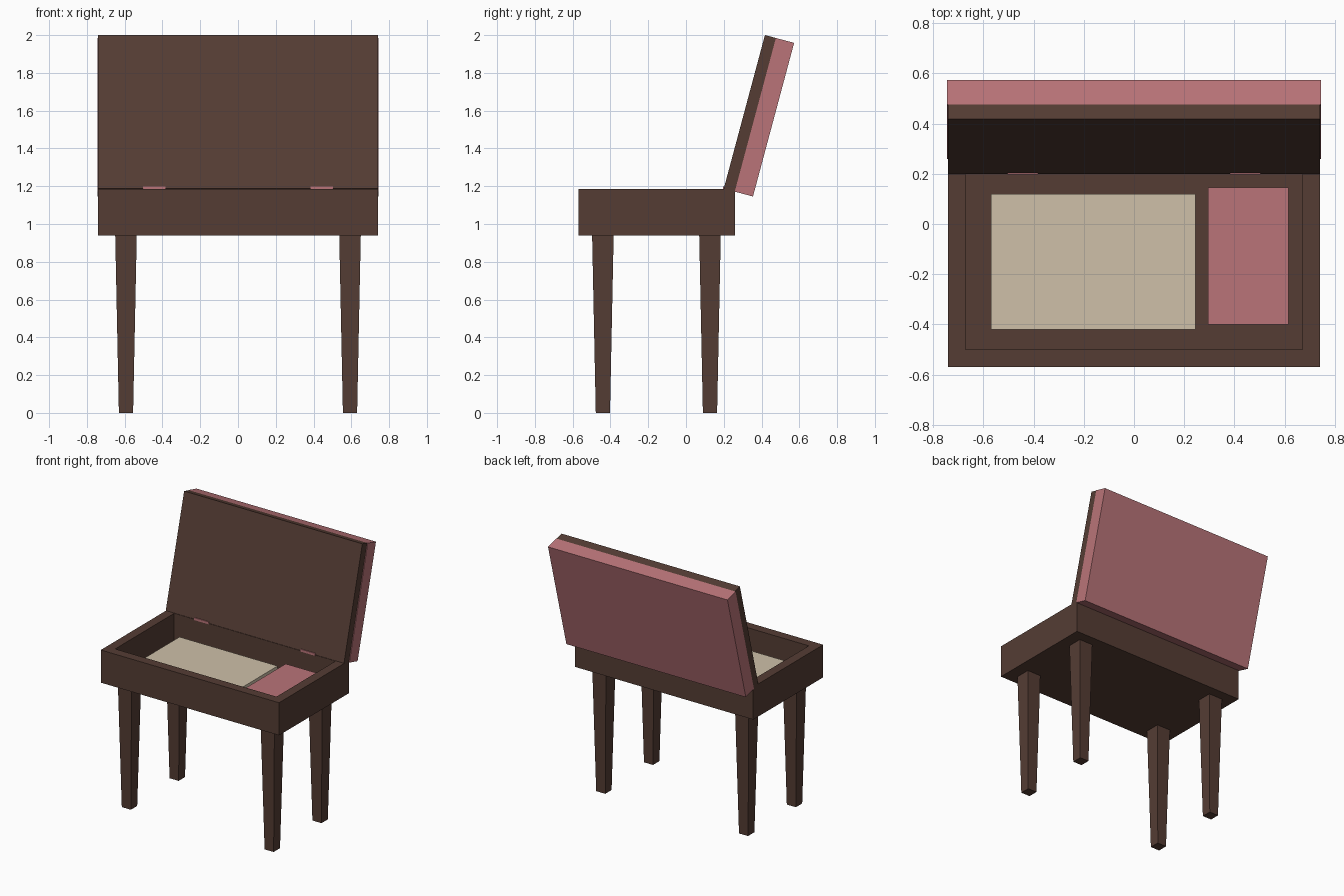
import bpy, bmesh, math
from mathutils import Matrix

if "Cube" in bpy.data.objects:
    bpy.data.objects.remove(bpy.data.objects["Cube"])


def material(name, col):
    m = bpy.data.materials.new(name)
    m.diffuse_color = (*col, 1)
    m.use_nodes = True
    m.node_tree.nodes["Principled BSDF"].inputs["Base Color"].default_value = m.diffuse_color
    return m


WOOD = material("dark_wood", (0.090, 0.046, 0.034))
PINK = material("dusty_pink", (0.49, 0.175, 0.19))
PAPER = material("cream_paper", (0.62, 0.53, 0.395))


def finish(name, bm, mat):
    bmesh.ops.recalc_face_normals(bm, faces=bm.faces)
    me = bpy.data.meshes.new(name)
    bm.to_mesh(me)
    bm.free()
    me.materials.append(mat)
    ob = bpy.data.objects.new(name, me)
    bpy.context.collection.objects.link(ob)
    return ob


def box_bm(x0, x1, y0, y1, z0, z1):
    bm = bmesh.new()
    bmesh.ops.create_cube(bm, size=1)
    for v in bm.verts:
        v.co = ((x0 + x1) / 2 + v.co.x * (x1 - x0),
                (y0 + y1) / 2 + v.co.y * (y1 - y0),
                (z0 + z1) / 2 + v.co.z * (z1 - z0))
    return bm


def box(name, mat, *dims):
    return finish(name, box_bm(*dims), mat)


# Storage box: solid block with the top inset and pushed down
bm = box_bm(-0.74, 0.74, -0.57, 0.26, 0.94, 1.185)
top = max(bm.faces, key=lambda f: f.calc_center_median().z)
bmesh.ops.inset_region(bm, faces=[top], thickness=0.068)
for v in top.verts:
    v.co.x = math.copysign(0.67, v.co.x)
    v.co.y = -0.50 if v.co.y < -0.2 else 0.20
inner = bmesh.ops.extrude_discrete_faces(bm, faces=[top])["faces"][0]
for v in inner.verts:
    v.co.z = 0.98
finish("storage_box", bm, WOOD)

# Four tapered legs
for yname, y in (("front", -0.44), ("back", 0.127)):
    for xname, x in (("left", -0.593), ("right", 0.593)):
        bm = box_bm(x - 0.057, x + 0.057, y - 0.057, y + 0.057, 0, 0.94)
        for v in bm.verts:
            if v.co.z < 0.1:
                v.co.x = x + (v.co.x - x) * 0.66
                v.co.y = y + (v.co.y - y) * 0.66
        finish(f"{yname}_{xname}_leg", bm, WOOD)

# Open lid: wood panel with cushion behind, leaning back 15 degrees
lean = Matrix.Translation((0, 0.20, 1.187)) @ Matrix.Rotation(math.radians(-15), 4, 'X')
for name, mat, w, y0, y1 in (("lid_panel", WOOD, 0.74, 0, 0.06),
                             ("seat_cushion", PINK, 0.745, 0.06, 0.16)):
    bm = box_bm(-w, w, y0, y1, 0, 0.842)
    bmesh.ops.transform(bm, matrix=lean, verts=bm.verts)
    finish(name, bm, mat)

# Hinges
for side, x in (("left", -0.443), ("right", 0.443)):
    box(f"{side}_hinge", PINK, x - 0.06, x + 0.06, 0.197, 0.24, 1.18, 1.198)

# Contents of the box
box("paper_stack", PAPER, -0.57, 0.245, -0.42, 0.12, 0.98, 1.065)
box("pink_book", PINK, 0.295, 0.615, -0.40, 0.145, 0.98, 1.085)
